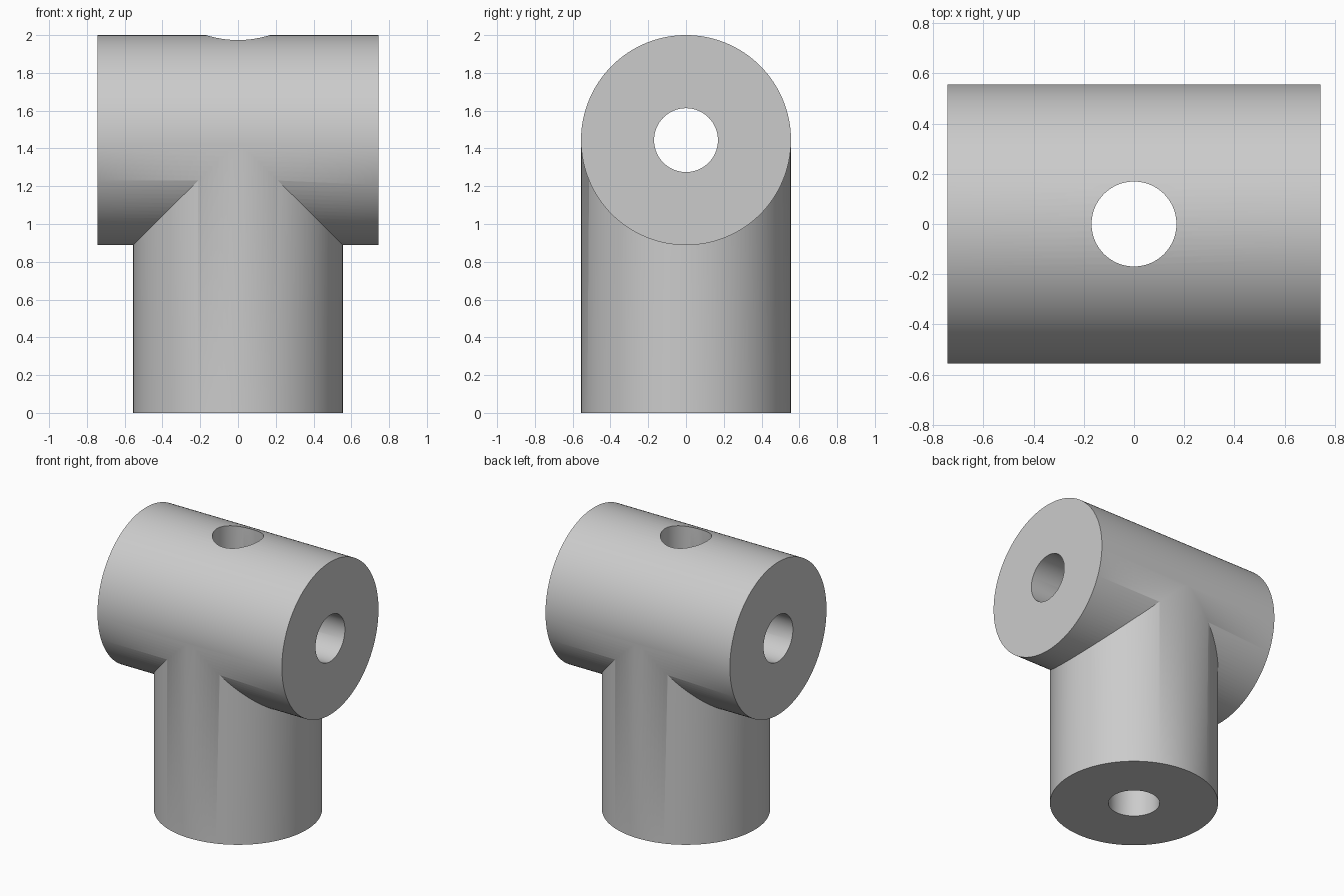
import bpy
from math import radians

default = bpy.data.objects.get("Cube")
if default:
    bpy.data.objects.remove(default, do_unlink=True)

RADIUS = 0.556
BORE = 0.169
HALF_LENGTH = 0.743
AXIS_Z = 2 - RADIUS

grey = bpy.data.materials.new("plain grey")
grey.use_nodes = True
colour = (0.6, 0.6, 0.6, 1)
grey.diffuse_color = colour
grey.node_tree.nodes["Principled BSDF"].inputs["Base Color"].default_value = colour


def cylinder(name, radius, length, z, along_x=False):
    """Cylinder centred at height z, upright or lying along x."""
    bpy.ops.mesh.primitive_cylinder_add(
        vertices=128, radius=radius, depth=length, location=(0, 0, z),
        rotation=(0, radians(90) if along_x else 0, 0))
    part = bpy.context.object
    part.name = name
    part.data.materials.append(grey)
    return part


def combine(target, tool, operation):
    """Apply a boolean and discard the tool."""
    mod = target.modifiers.new(operation.lower(), "BOOLEAN")
    mod.operation = operation
    mod.solver = "EXACT"
    mod.object = tool
    bpy.ops.object.select_all(action="DESELECT")
    bpy.context.view_layer.objects.active = target
    target.select_set(True)
    bpy.ops.object.modifier_apply(modifier=mod.name)
    bpy.data.objects.remove(tool, do_unlink=True)


# Horizontal barrel joined to the upright leg
body = cylinder("tee_fitting", RADIUS, 2 * HALF_LENGTH, AXIS_Z, along_x=True)
leg = cylinder("leg", RADIUS - 0.001, AXIS_Z, AXIS_Z / 2)
combine(body, leg, "UNION")

# Crossing bores through barrel and leg
combine(body, cylinder("barrel_bore", BORE, 2, AXIS_Z, along_x=True), "DIFFERENCE")
combine(body, cylinder("leg_bore", BORE, 3, 1), "DIFFERENCE")

bpy.ops.object.shade_smooth_by_angle(angle=radians(30))
